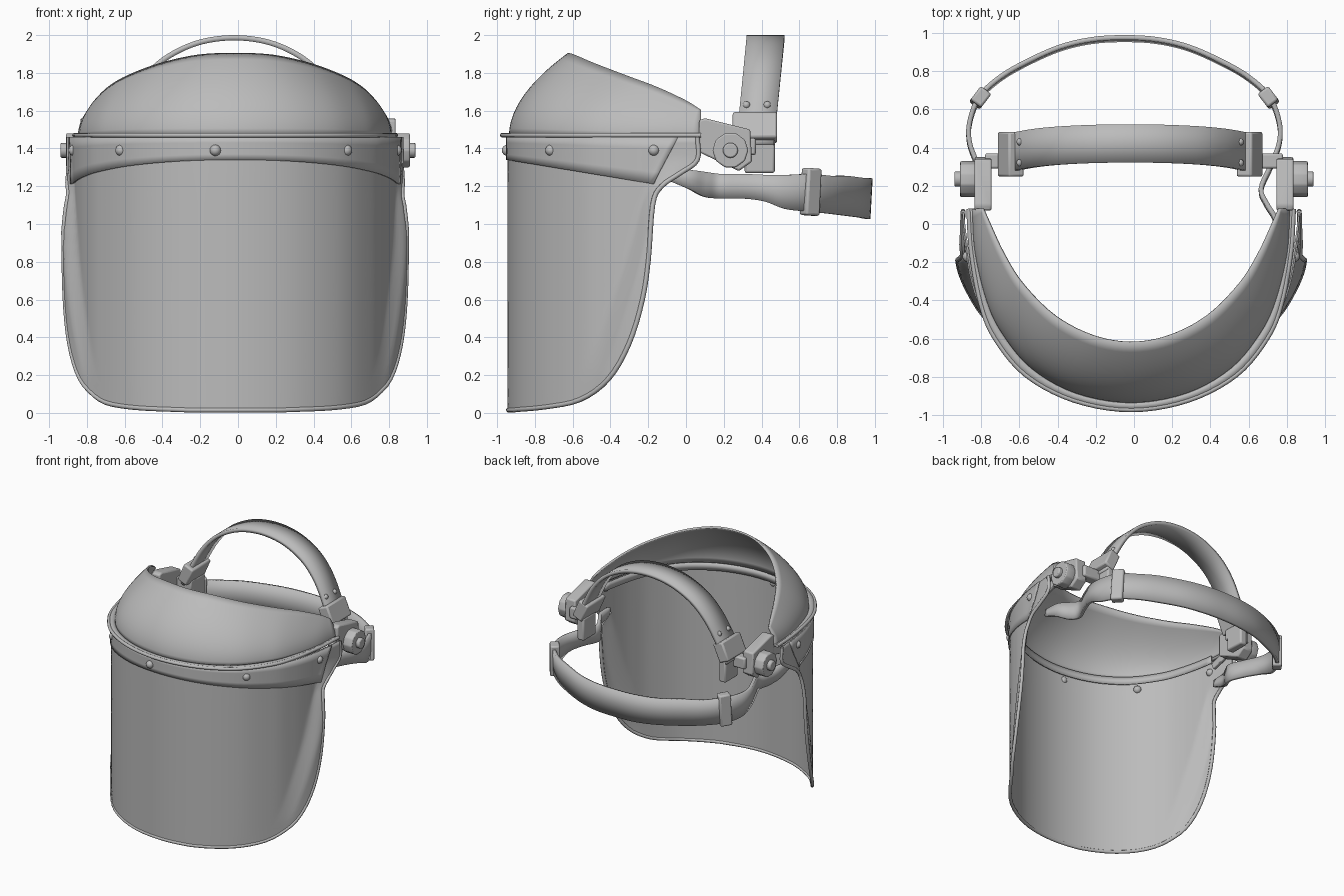
import bpy, bmesh, math
from mathutils import Vector, Matrix

cube = bpy.data.objects.get("Cube")
if cube:
    bpy.data.objects.remove(cube)

GREY = (0.5, 0.5, 0.5, 1)
mat = bpy.data.materials.new("light grey")
mat.use_nodes = True
mat.diffuse_color = GREY
mat.node_tree.nodes["Principled BSDF"].inputs["Base Color"].default_value = GREY


# ---- helpers ----
def at(points, k):
    """Smooth curve through points, read at fractional index k."""
    p = [Vector(q) for q in points]
    i = min(int(max(k, 0)), len(p) - 2)
    t = k - i
    b, c = p[i], p[i + 1]
    if i:
        a = p[i - 1]
    elif b.x == 0:  # starts on the middle line: continue by symmetry
        a = Vector((-c.x, *c[1:]))
    else:
        a = 2 * b - c
    d = p[i + 2] if i + 2 < len(p) else 2 * c - b
    return b + (c - a) * t / 2 + (a * 2 - b * 5 + c * 4 - d) * t * t / 2 \
        + (b * 3 - a - c * 3 + d) * t ** 3 / 2


def resample(points, n):
    return [at(points, i * (len(points) - 1) / n) for i in range(n + 1)]


def mirrored(half):
    """Full left-right path from a half that starts on the middle line."""
    return [Vector((-p.x, *p[1:])) for p in reversed(half[1:])] + list(half)


def clamp(v):
    return min(1, max(0, v))


def finish(ob, shift=0.0, bevel=0.0, angle=40):
    ob.data.materials.append(mat)
    ob.location.x += shift
    bpy.ops.object.select_all(action='DESELECT')
    ob.select_set(True)
    bpy.context.view_layer.objects.active = ob
    if bevel:
        m = ob.modifiers.new("bevel", 'BEVEL')
        m.width, m.segments = bevel, 2
    if ob.type == 'MESH':
        bpy.ops.object.shade_smooth_by_angle(angle=math.radians(angle))
    return ob


def new_object(name, bm):
    bmesh.ops.recalc_face_normals(bm, faces=bm.faces)
    me = bpy.data.meshes.new(name)
    bm.to_mesh(me)
    bm.free()
    ob = bpy.data.objects.new(name, me)
    bpy.context.collection.objects.link(ob)
    return ob


def sheet(name, rows, thick, shift=0.0):
    """Solid sheet skinned over equal-length rows of points."""
    bm = bmesh.new()
    grid = [[bm.verts.new(p) for p in r] for r in rows]
    for r, s in zip(grid, grid[1:]):
        for j in range(len(r) - 1):
            bm.faces.new((r[j], r[j + 1], s[j + 1], s[j]))
    ob = new_object(name, bm)
    m = ob.modifiers.new("thickness", 'SOLIDIFY')
    m.thickness, m.offset = thick, 0
    return finish(ob, shift)


def tube(name, points, radius, shift=0.0):
    cu = bpy.data.curves.new(name, 'CURVE')
    cu.dimensions, cu.bevel_depth, cu.bevel_resolution = '3D', radius, 2
    cu.use_fill_caps = True
    sp = cu.splines.new('POLY')
    sp.points.add(len(points) - 1)
    for q, p in zip(sp.points, points):
        q.co = (*p, 1)
    ob = bpy.data.objects.new(name, cu)
    bpy.context.collection.objects.link(ob)
    return finish(ob, shift)


def box(name, center, size, rot=Matrix(), bevel=0.012):
    bm = bmesh.new()
    bmesh.ops.create_cube(bm, size=1)
    bmesh.ops.transform(bm, verts=bm.verts, matrix=Matrix.Translation(center) @ rot
                        @ Matrix.Diagonal((*size, 1)))
    return finish(new_object(name, bm), bevel=bevel)


def prism(name, outline, x0, x1, bevel=0.01):
    """Side-view outline (y, z) extruded across x."""
    bm = bmesh.new()
    a = [bm.verts.new((x0, *p)) for p in outline]
    b = [bm.verts.new((x1, *p)) for p in outline]
    bm.faces.new(a)
    bm.faces.new(b[::-1])
    n = len(a)
    for i in range(n):
        bm.faces.new((a[i], a[(i + 1) % n], b[(i + 1) % n], b[i]))
    return finish(new_object(name, bm), bevel=bevel)


def cylinder(name, center, radius, depth, sides=24, bevel=0.008):
    bm = bmesh.new()
    bmesh.ops.create_cone(bm, cap_ends=True, segments=sides, radius1=radius, radius2=radius,
                          depth=depth, matrix=Matrix.Translation(center)
                          @ Matrix.Rotation(math.pi / 2, 4, 'Y'))
    return finish(new_object(name, bm), bevel=bevel)


def rivet(name, center, radius=0.03):
    bm = bmesh.new()
    bmesh.ops.create_uvsphere(bm, u_segments=14, v_segments=8, radius=radius,
                              matrix=Matrix.Translation(center))
    return finish(new_object(name, bm))


VISOR, GEAR = -0.015, -0.05

# ---- face shield: plan (upper x, y, flared lower x), rear edge (plan index, height) ----
plan = [(0, -.94, 0), (.3, -.89, .3), (.55, -.75, .55), (.715, -.56, .72), (.79, -.41, .82),
        (.83, -.28, .885), (.85, -.17, .91), (.87, -.03, .91), (.88, .07, .9)]
edge = [(.8, .015), (2, .03), (3, .07), (4, .18), (4.8, .36), (5.45, .6), (5.75, .81),
        (5.95, 1.1), (6.3, 1.2), (7, 1.27), (7.9, 1.34), (7.9, 1.46)]


def skin(k, z, out=0.0):
    """Point on the shield; it flares outward behind a slanted crease."""
    p = at(plan, k)
    crease = 3.1 + 2.6 * max(0, z - .2)
    flare = clamp((k - crease) / .7) * clamp((1.35 - z) / .25)
    x = p.x + (p.z - p.x) * flare
    return Vector((x * (1 + out), p.y - out * .9 * max(0, -p.y), z))


border = resample(edge, 44)
rows = [mirrored([skin(e.x * j / 40, e.y) for j in range(41)]) for e in border]
sheet("face_shield", rows, .01, VISOR)
tube("shield_edge", [r[0] for r in reversed(rows)] + rows[0][1:-1] + [r[-1] for r in rows],
     .013, VISOR)

# ---- retaining band over the top of the shield, deeper at the sides ----
band = []
for v in range(5):
    half = []
    for j in range(33):
        k = 6 * j / 32
        low = 1.34 - .13 * (at(plan, k).y + .94) / .78
        half.append(skin(k + .9 * v / 4 * j / 32, low + (1.46 - low) * v / 4, .01))
    band.append(mirrored(half))
sheet("shield_band", band, .008, VISOR)
for i, (x, y) in enumerate([(-.62, -.7), (-.12, -.945), (.575, -.715), (.838, -.17),
                            (-.868, -.17)]):
    rivet("band_rivet_%d" % i, (x, y, 1.39))

# ---- crown guard with brow lip ----
base = resample([(0, -.93, 1.47), (.29, -.88, 1.47), (.52, -.75, 1.47), (.67, -.57, 1.47),
                 (.75, -.4, 1.47), (.81, -.15, 1.47), (.825, .08, 1.47)], 30)
crest = resample([(0, -.62, 1.9), (.2, -.585, 1.89), (.4, -.48, 1.845), (.57, -.31, 1.78),
                  (.67, -.15, 1.72), (.74, 0, 1.65), (.775, .08, 1.6)], 30)
dome = []
for i in range(13):
    u = i / 12
    half = [b.lerp(c, u ** 1.9) for b, c in zip(base, crest)]
    for p, b, c in zip(half, base, crest):
        p.z = b.z + (c.z - b.z) * u
    dome.append(mirrored(half))
sheet("crown_guard", dome, .015, VISOR)
lip = resample([(0, -.972, 1.47), (.3, -.922, 1.47), (.55, -.79, 1.47), (.71, -.6, 1.47),
                (.785, -.42, 1.47), (.835, -.15, 1.47), (.85, .08, 1.47)], 30)
sheet("brow_lip", [mirrored(base), mirrored(lip)], .02, VISOR)
tube("brow_lip_bead", mirrored(lip), .013, VISOR)
# inner flange under the guard, behind the shield
sheet("inner_flange", [mirrored([Vector((p.x * .97, p.y + .02, z)) for p in base[:27]])
                       for z in (1.41, 1.47)], .01, VISOR)

# ---- rear head strap: x, y, centre height, width ----
strap = [(.8, -.1, 1.26, .05), (.79, .02, 1.235, .1), (.745, .1, 1.21, .13),
         (.715, .18, 1.2, .13), (.765, .3, 1.2, .13), (.81, .42, 1.19, .14),
         (.81, .53, 1.17, .18), (.76, .66, 1.165, .2), (.655, .76, 1.155, .2),
         (.52, .84, 1.15, .21), (.34, .92, 1.14, .21), (.17, .96, 1.135, .215),
         (0, .97, 1.135, .215)]
half = resample(strap[::-1], 60)
rows = [mirrored([Vector((p.x, p.y + s * .006, p.z + s * p.w / 2)) for p in half])
        for s in (-1, 0, 1)]
sheet("rear_strap", rows, .025, GEAR)

# ---- overhead strap ----
arch = resample([(0, 1.986), (.15, 1.97), (.28, 1.925), (.4, 1.85), (.5, 1.74), (.58, 1.6),
                 (.66, 1.42)], 36)
rows = [mirrored([Vector((p.x, y + .1 * (p.y - 1.6), p.y)) for p in arch])
        for y in (.283, .383, .483)]
sheet("overhead_strap", rows, .028, -.02)

# ---- side fittings ----
for s, side in ((1, "left"), (-1, "right")):
    tilt = Matrix.Rotation(-s * .42, 4, 'Y')
    box(side + "_strap_sleeve", (s * .625 - .02, .365, 1.51), (.09, .235, .15), tilt)
    box(side + "_sleeve_tail", (s * .63 - .02, .39, 1.36), (.06, .16, .18))
    for y in (.32, .43):
        rivet(side + "_sleeve_rivet", (s * .575 - .02, y, 1.63), .02)
    # pivot plate, knob and bolt
    prism(side + "_pivot_plate", [(.07, 1.55), (.1, 1.56), (.34, 1.5), (.35, 1.33), (.28, 1.28),
                                  (.07, 1.38)], s * .745, s * .835)
    prism(side + "_pivot_arm", [(-.08, 1.4), (.1, 1.46), (.1, 1.39), (-.06, 1.35)],
          s * .8, s * .825, .005)
    box(side + "_pivot_link", (s * .7, .33, 1.41), (.16, .08, .09))
    cylinder(side + "_knob", (s * .865, .235, 1.39), .095, .09, 10)
    cylinder(side + "_bolt", (s * .91, .235, 1.39), .04, .06, 16)
    # strap buckle
    turn = Matrix.Rotation(s * .65, 4, 'Z') @ Matrix.Rotation(-.06, 4, 'X')
    box(side + "_buckle", (s * .755 + GEAR, .66, 1.17), (.07, .09, .25), turn)
